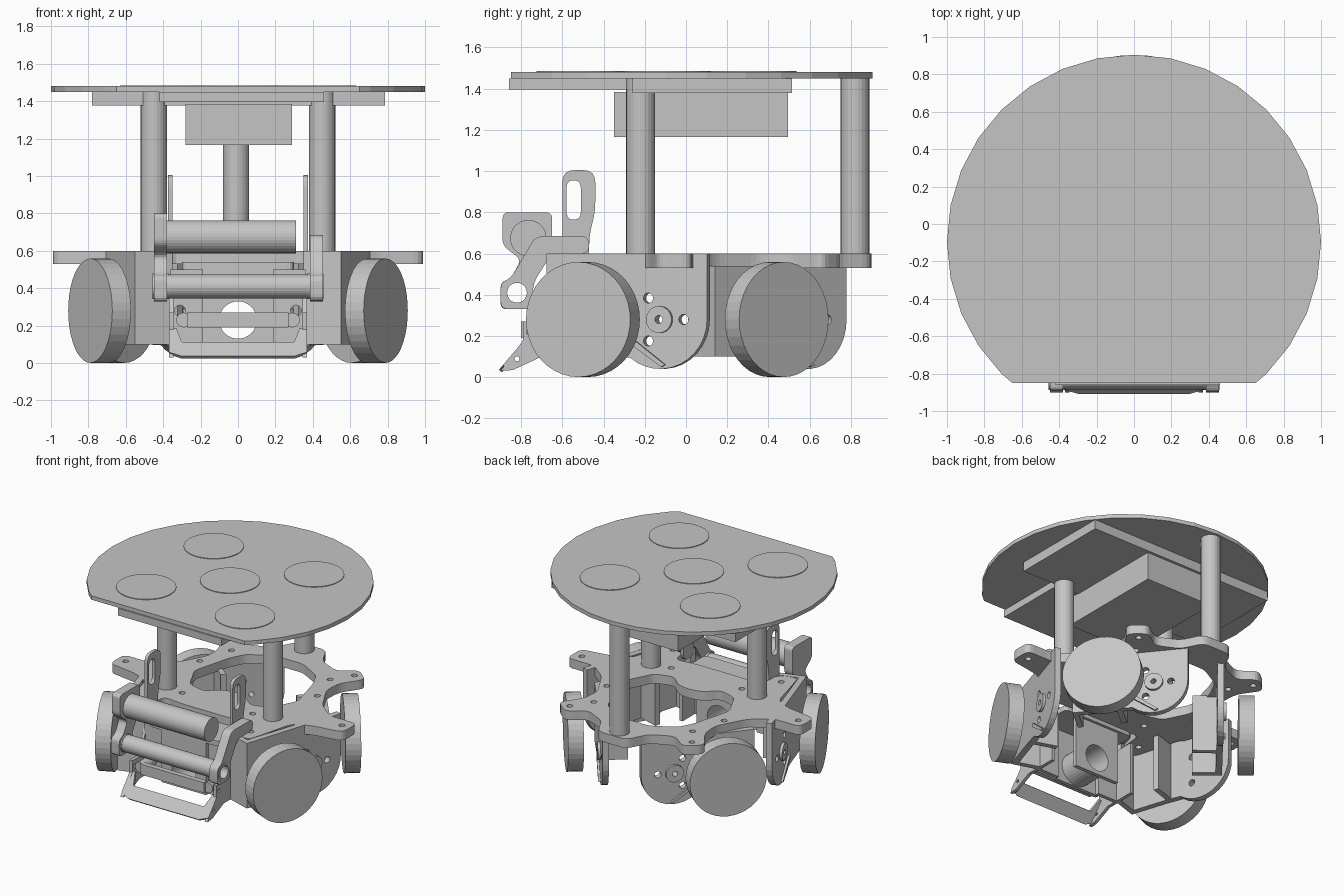
import bpy, bmesh
from math import sin, cos, pi, radians
from mathutils import Vector, Matrix

cube = bpy.data.objects.get("Cube")
if cube:
    bpy.data.objects.remove(cube, do_unlink=True)

grey = bpy.data.materials.new("plain_grey")
grey.use_nodes = True
grey.diffuse_color = (0.56, 0.56, 0.56, 1)
grey.node_tree.nodes["Principled BSDF"].inputs["Base Color"].default_value = (0.56, 0.56, 0.56, 1)


# Outline helpers, all in a flat (u, v) plane
def circle(u, v, r, n=32):
    return [(u + r * sin(2 * pi * i / n), v + r * cos(2 * pi * i / n)) for i in range(n)]


def rect(u0, u1, v0, v1):
    return [(u0, v0), (u1, v0), (u1, v1), (u0, v1)]


def rounded(points, r, steps=4):
    """Replace each corner by a short curve."""
    out = []
    pts = [Vector(p) for p in points]
    for i, p in enumerate(pts):
        a, b = pts[i - 1] - p, pts[(i + 1) % len(pts)] - p
        a = p + a.normalized() * min(r, a.length * 0.45)
        b = p + b.normalized() * min(r, b.length * 0.45)
        for k in range(steps + 1):
            t = k / steps
            q = a * (1 - t) ** 2 + p * 2 * t * (1 - t) + b * t * t
            out.append((q.x, q.y))
    return out


def mirrored(half):
    """Complete a half outline that starts and ends on the centre line."""
    return half + [(-u, v) for u, v in reversed(half) if abs(u) > 0.001]


def frame(eu, ev, origin=(0, 0, 0)):
    eu, ev = Vector(eu), Vector(ev)
    m = Matrix((eu, ev, eu.cross(ev))).transposed().to_4x4()
    m.translation = origin
    return m


def upright_frame(x, y, angle):
    """u level, v up, depth pointing outward at the given angle from +x."""
    a = radians(angle)
    return frame((-sin(a), cos(a), 0), (0, 0, 1), (x, y, 0))


FLAT = frame((1, 0, 0), (0, 1, 0))      # u = x, v = y, depth = z
SIDE = frame((0, 1, 0), (0, 0, 1))      # u = y, v = z, depth = x
FRONT = frame((1, 0, 0), (0, 0, 1))     # u = x, v = z, depth = -y


def link(name, data):
    ob = bpy.data.objects.new(name, data)
    bpy.context.scene.collection.objects.link(ob)
    return ob


def prism(name, loops, d0, d1, m=FLAT, twin=False):
    """Extrude an outline (first loop) with holes (other loops) from d0 to d1."""
    curve = bpy.data.curves.new(name, "CURVE")
    curve.dimensions, curve.fill_mode = "2D", "BOTH"
    curve.extrude = (d1 - d0) / 2
    for loop in loops:
        sp = curve.splines.new("POLY")
        sp.points.add(len(loop) - 1)
        for pt, (u, v) in zip(sp.points, loop):
            pt.co = (u, v, 0, 1)
        sp.use_cyclic_u = True
    temp = link("temp", curve)
    deps = bpy.context.evaluated_depsgraph_get()
    mesh = bpy.data.meshes.new_from_object(temp.evaluated_get(deps))
    bpy.data.objects.remove(temp, do_unlink=True)
    bpy.data.curves.remove(curve)
    bm = bmesh.new()
    bm.from_mesh(mesh)
    bmesh.ops.remove_doubles(bm, verts=bm.verts, dist=0.0002)
    bmesh.ops.recalc_face_normals(bm, faces=bm.faces)
    for f in bm.faces:
        f.smooth = False
    bm.to_mesh(mesh)
    bm.free()
    mesh.transform(m @ Matrix.Translation((0, 0, (d0 + d1) / 2)))
    mesh.materials.clear()
    mesh.materials.append(grey)
    mesh.name = name
    link(name, mesh)
    if twin:
        other = mesh.copy()
        other.transform(Matrix.Scale(-1, 4, (1, 0, 0)))
        other.flip_normals()
        link(name + "_mirrored", other)


# Top cover: disc with a straight front, five marker discs, slabs and battery below
CY = -0.095
cover = [(u, v) for u, v in circle(0, CY, 1) if v > -0.83]
cover.insert(len(cover) // 2 + 1, (-0.65, -0.85))
cover.insert(len(cover) // 2, (0.65, -0.85))
prism("top_cover", [cover], 1.45, 1.48)
for i, (x, y) in enumerate([(0, 0), (0.42, 0.42), (-0.42, 0.4), (0.42, -0.42), (-0.42, -0.42)]):
    prism(f"marker_disc_{i}", [circle(x, CY + y, 0.21)], 1.477, 1.485)
prism("front_slab", [rect(-0.42, 0.46, -0.86, -0.26)], 1.395, 1.45)
prism("rear_slab", [rect(-0.78, 0.785, -0.26, 0.515)], 1.378, 1.45)
prism("battery_box", [rect(-0.28, 0.29, -0.35, 0.495)], 1.165, 1.385)

# Columns
prism("front_column", [circle(0.45, -0.22, 0.07, 24)], 0.58, 1.455, FLAT, True)
prism("rear_column", [circle(-0.01, 0.82, 0.07, 24)], 0.58, 1.455)

# Base plate with arms and a large middle opening
half = [(0, -0.4), (0.2, -0.4), (0.36, -0.38), (0.38, -0.58), (0.52, -0.62),
        (0.58, -0.4), (0.62, -0.24), (0.74, -0.18), (0.99, -0.14), (0.99, 0.03), (0.76, 0.03),
        (0.62, 0.14), (0.5, 0.36), (0.51, 0.5), (0.62, 0.66), (0.5, 0.76), (0.37, 0.66),
        (0.2, 0.74), (0.12, 0.9), (0, 0.9)]
opening = [(0, -0.03), (0.1, -0.05), (0.2, -0.14), (0.34, -0.1), (0.44, 0.1), (0.36, 0.4),
           (0.3, 0.52), (0.12, 0.62), (0, 0.62)]
bolts = [circle(s * x, y, 0.022, 12) for s in (1, -1)
         for x, y in [(0.92, -0.05), (0.52, 0.67), (0.5, 0.25), (0.42, 0.52), (0.3, -0.25), (0.46, -0.5)]]
prism("base_plate", [rounded(mirrored(half), 0.05), rounded(mirrored(opening), 0.04)] + bolts, 0.53, 0.6)

# Wheels
prism("front_wheel", [circle(0, 0.28, 0.279, 40)], -0.055, 0.055, upright_frame(0.74, -0.5, -25), True)
prism("rear_wheel", [circle(0, 0.28, 0.279, 40)], -0.055, 0.055, upright_frame(0.65, 0.44, 39), True)

# Motor mounts, centred on their hubs
R = 0.24
arc = [(R * cos(t), 0.28 + R * sin(t)) for t in [-pi * 0.72 * (1 - i / 12) for i in range(13)]]
hub_hole = circle(0, 0.28, 0.02, 12)
holes = [circle(0.12 * cos(t), 0.28 + 0.12 * sin(t), 0.025, 12) for t in (0, 2 * pi / 3, -2 * pi / 3)]
for pos, x, y, angle, top in [("front", 0.71, -0.12, -18, 0.6), ("rear", 0.3, 0.58, 39, 0.54)]:
    m = upright_frame(x, y, angle)
    outline = [(-0.58, top), (-0.58, 0.1), (-0.28, 0.1)] + arc + [(R, top)]
    prism(pos + "_motor_mount", [outline, hub_hole] + holes, -0.025, 0.02, m, True)
    prism(pos + "_mount_rib", [[(-0.16, 0.17), (-0.14, 0.19), (0.03, 0.06), (0.01, 0.05)]], 0.02, 0.035, m, True)
    prism(pos + "_hub_ring", [circle(0, 0.28, 0.065), hub_hole], 0.02, 0.04, m, True)
    prism(pos + "_mount_end_wall", [rect(-0.58, -0.54, 0.1, top)], -0.19, -0.01, m, True)
    prism(pos + "_mount_inner_wall", [rect(-0.27, -0.23, 0.1, 0.54)], -0.19, -0.01, m, True)

# Kicker housing in the middle, open through its tube
tube = circle(0, 0.23, 0.1)
prism("kicker_front_plate", [rect(-0.19, 0.19, 0.1, 0.5), tube], 0.63, 0.66, FRONT)
prism("kicker_rear_plate", [rect(-0.19, 0.19, 0.1, 0.54), tube], 0.4, 0.43, FRONT)
prism("kicker_tube", [circle(0, 0.23, 0.125), tube], 0.42, 0.64, FRONT)
prism("kicker_foot", [rect(-0.27, 0.27, 0.19, 0.27)], 0.76, 0.8, FRONT)
prism("kicker_rod", [circle(0.29, 0.23, 0.04, 16)], 0.6, 0.78, FRONT, True)
prism("housing_wing", [rect(0.18, 0.36, 0.1, 0.5), circle(0.31, 0.28, 0.03, 12)], 0.6, 0.63, FRONT, True)
prism("housing_cross_plate", [rounded(rect(-0.3, 0.3, -0.66, -0.38), 0.04)], 0.5, 0.54)

# Ball scoop: side cheeks and a sloping lip
cheek = [(-0.9, 0.03), (-0.84, 0.035), (-0.7, 0.1), (-0.45, 0.1), (-0.45, 0.5), (-0.6, 0.5),
         (-0.7, 0.27), (-0.79, 0.27), (-0.79, 0.18)]
prism("scoop_cheek", [cheek, circle(-0.76, 0.22, 0.015, 10), circle(-0.82, 0.09, 0.012, 10)], 0.345, 0.37, SIDE, True)
slope = frame((1, 0, 0), Vector((0, 0.65, 0.76)).normalized(), (0, -0.9, 0.03))
prism("scoop_lip", [[(-0.3, 0), (0.3, 0), (0.37, 0.03), (0.37, 0.2), (0.33, 0.2), (0.3, 0.1),
                     (-0.3, 0.1), (-0.33, 0.2), (-0.37, 0.2), (-0.37, 0.03)]], -0.01, 0.01, slope)

# Roller arms
bore = circle(-0.82, 0.41, 0.048, 20)
arm = [(-0.9, 0.33), (-0.75, 0.33), (-0.74, 0.46), (-0.65, 0.6), (-0.47, 0.6), (-0.47, 0.685),
       (-0.73, 0.685), (-0.85, 0.48), (-0.9, 0.46)]
tall = arm[:4] + [(-0.65, 0.8), (-0.89, 0.8), (-0.89, 0.64), (-0.8, 0.57)] + arm[7:]
prism("left_roller_arm", [rounded(arm, 0.04), bore], 0.385, 0.455, SIDE)
prism("right_roller_arm", [rounded(tall, 0.03), bore], -0.45, -0.38, SIDE)
prism("roller_bearing", [circle(-0.82, 0.41, 0.068), bore], 0.37, 0.458, SIDE, True)

# Rollers and slotted uprights
prism("lower_roller", [circle(-0.82, 0.41, 0.064), bore], -0.375, 0.375, SIDE)
prism("upper_roller", [circle(-0.765, 0.675, 0.088)], -0.385, 0.31, SIDE)
upright = [(-0.6, 0.55), (-0.47, 0.55), (-0.47, 0.69), (-0.44, 0.8), (-0.44, 1.005), (-0.6, 1.005)]
prism("slotted_upright", [rounded(upright, 0.06), rounded(rect(-0.58, -0.51, 0.765, 0.955), 0.04)],
      0.35, 0.375, SIDE, True)
